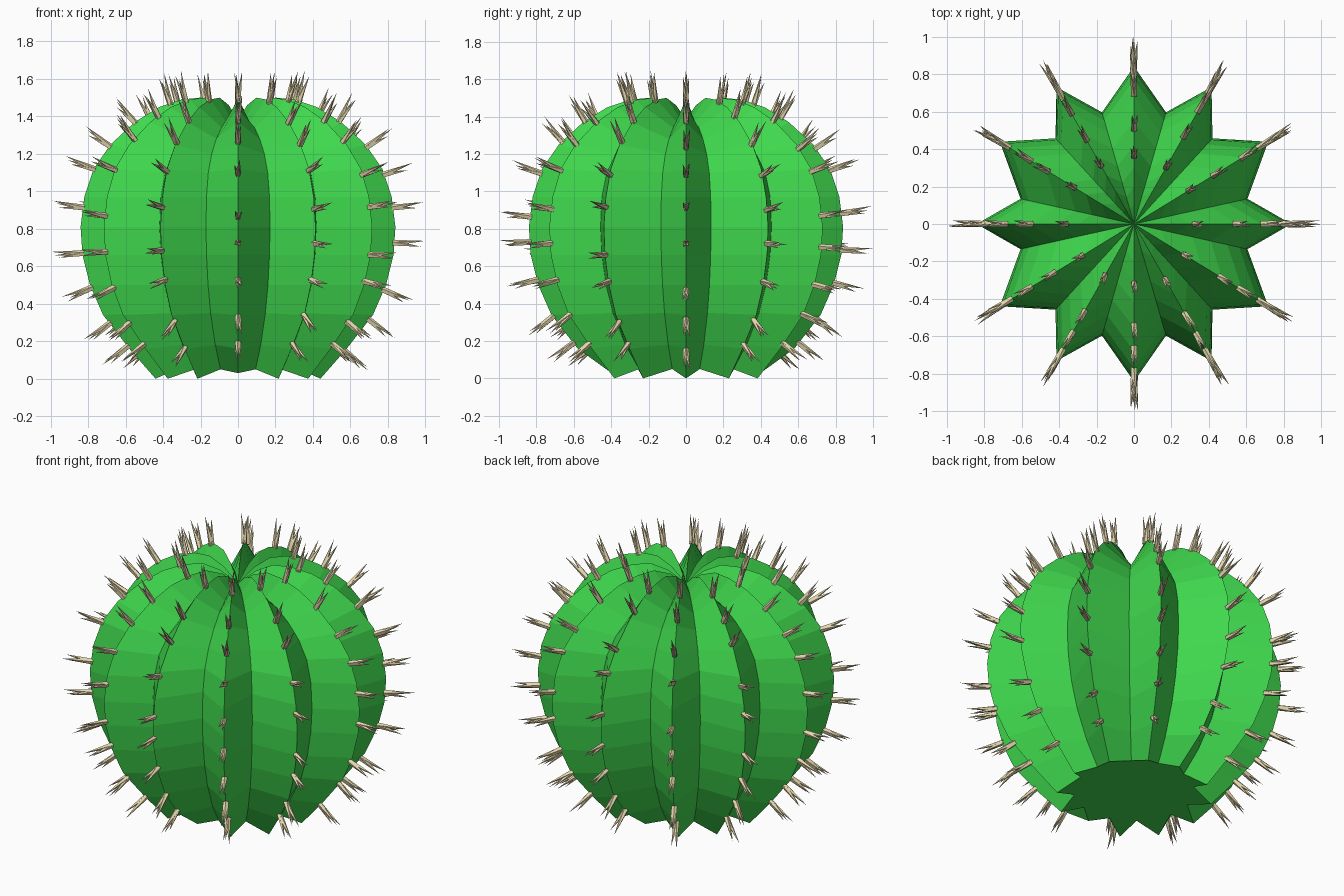
import bpy, bmesh, math, random
from mathutils import Vector, Matrix

if "Cube" in bpy.data.objects:
    bpy.data.objects.remove(bpy.data.objects["Cube"])

random.seed(4)
RIBS = 12

# (radius, z) rows of the rib crests and of the grooves between them
CREST = [(.44, 0), (.58, .16), (.72, .34), (.79, .5), (.83, .66), (.84, .81), (.82, .97),
         (.77, 1.12), (.68, 1.25), (.55, 1.37), (.42, 1.45), (.30, 1.49), (.20, 1.5), (.10, 1.46)]
GROOVE = [(.34, .05), (.44, .18), (.53, .35), (.58, .5), (.61, .66), (.62, .81), (.61, .97),
          (.575, 1.1), (.51, 1.2), (.42, 1.28), (.32, 1.34), (.23, 1.37), (.15, 1.39), (.08, 1.39)]

# Column angles of one quarter: crest, groove, crest, groove ...
QUARTER = [0, 12.5, 31.5, 47.5, 60.5, 74]
ANGLES = QUARTER + [180 - q for q in reversed(QUARTER[1:])]
ANGLES.insert(6, 90)
ANGLES += [q + 180 for q in ANGLES]
ANGLES = [math.radians(q) for q in ANGLES]


def material(name, color):
    m = bpy.data.materials.new(name)
    m.diffuse_color = color
    m.use_nodes = True
    m.node_tree.nodes["Principled BSDF"].inputs["Base Color"].default_value = m.diffuse_color
    return m


def finish(bm, name, mat):
    bmesh.ops.recalc_face_normals(bm, faces=bm.faces)
    me = bpy.data.meshes.new(name)
    bm.to_mesh(me)
    bm.free()
    me.materials.append(mat)
    ob = bpy.data.objects.new(name, me)
    bpy.context.collection.objects.link(ob)
    return ob


def polar(r, z, a):
    return Vector((r * math.cos(a), r * math.sin(a), z))


# Ribbed body: alternating crest and groove columns
bm = bmesh.new()
n = RIBS * 2
cols = []
for i, a in enumerate(ANGLES):
    rows = list(GROOVE if i % 2 else CREST)
    if i in (6, 18):            # front and back ribs stop a little higher
        rows[0] = (.40, .03)
    cols.append([bm.verts.new(polar(r, z, a)) for r, z in rows])
crown = bm.verts.new((0, 0, 1.38))
for i in range(n):
    c, d = cols[i], cols[(i + 1) % n]
    for k in range(len(c) - 1):
        bm.faces.new((c[k], d[k], d[k + 1], c[k + 1]))
    bm.faces.new((c[-1], d[-1], crown))
bm.faces.new([c[0] for c in reversed(cols)])
finish(bm, "cactus_body", material("cactus_green", (.05, .69, .075, 1)))


def crest_at(s):
    """Point and outward normal (radius, z) at arc length s along the crest."""
    for (r0, z0), (r1, z1) in zip(CREST, CREST[1:]):
        length = math.hypot(r1 - r0, z1 - z0)
        if s <= length:
            t = s / length
            return r0 + (r1 - r0) * t, z0 + (z1 - z0) * t, (z1 - z0) / length, (r0 - r1) / length
        s -= length


# Spine clusters: three slim cones at regular steps along every crest
bm = bmesh.new()
for i in range(RIBS):
    a = ANGLES[2 * i]
    for k in range(9):
        r, z, nr, nz = crest_at(.18 + .2 * k + random.uniform(0, .07))
        base = polar(r, z, a)
        out = polar(nr, nz, a)
        side = Vector((-math.sin(a), math.cos(a), 0))
        up = out.cross(side)
        turn = random.uniform(0, 2)
        for j in range(3):
            b = 2 * math.pi * j / 3 + turn
            length = (.175, .155, .135)[j]
            d = (out + (side * math.cos(b) + up * math.sin(b)) * .13).normalized()
            start = base - out * .008
            m = Matrix.Translation(start + d * length / 2) @ d.to_track_quat('Z', 'Y').to_matrix().to_4x4()
            bmesh.ops.create_cone(bm, cap_ends=True, segments=5, radius1=.017, radius2=0,
                                  depth=length, matrix=m)
finish(bm, "spines", material("spine_straw", (.78, .68, .42, 1)))
